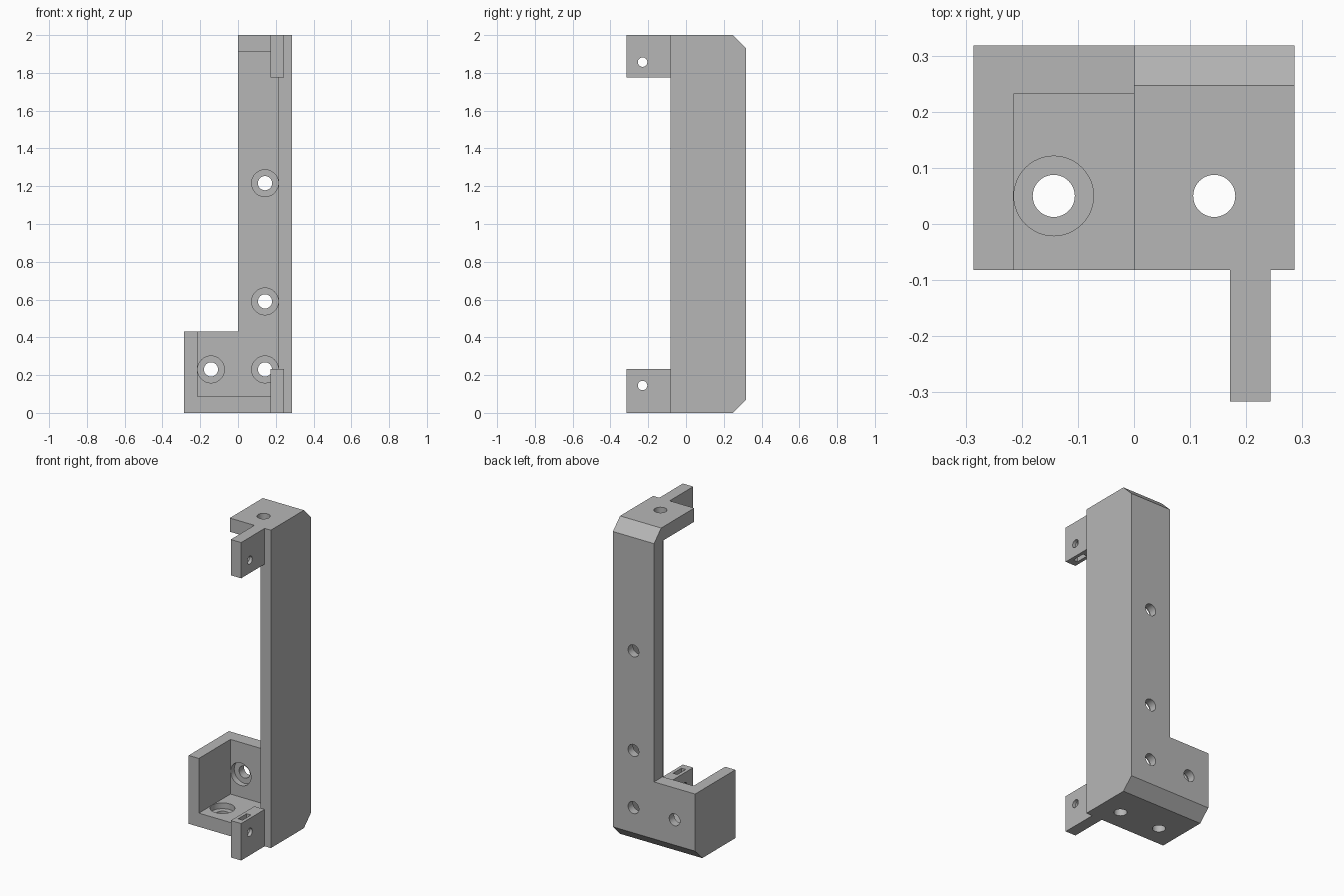
import bpy, math
from mathutils import Vector

cube = bpy.data.objects.get("Cube")
if cube:
    bpy.data.objects.remove(cube, do_unlink=True)

grey = bpy.data.materials.new("matte grey")
grey.use_nodes = True
GREY = (0.47, 0.47, 0.47, 1)
grey.diffuse_color = GREY
grey.node_tree.nodes["Principled BSDF"].inputs["Base Color"].default_value = GREY

HALF, FRONT, BACK, WALL, PLATE, CHAMFER = 0.286, -0.082, 0.318, 0.071, 0.086, 0.071
HOLE_X, HOLE_Y, TAB_X = 0.143, 0.05, 0.207


def add_mesh(name, verts, faces):
    mesh = bpy.data.meshes.new(name)
    mesh.from_pydata(verts, [], faces)
    mesh.materials.append(grey)
    obj = bpy.data.objects.new(name, mesh)
    bpy.context.collection.objects.link(obj)
    return obj


def prism(name, profile, x0, x1):
    """Extrude a (y, z) outline, counter-clockwise, along x."""
    n = len(profile)
    verts = [(x, y, z) for x in (x0, x1) for y, z in profile]
    faces = [tuple(reversed(range(n))), tuple(range(n, 2 * n))]
    faces += [(i, (i + 1) % n, (i + 1) % n + n, i + n) for i in range(n)]
    return add_mesh(name, verts, faces)


def box(name, x, y, z):
    return prism(name, [(y[0], z[0]), (y[1], z[0]), (y[1], z[1]), (y[0], z[1])], *x)


def rod(name, start, end, radius):
    a, b = Vector(start), Vector(end)
    bpy.ops.mesh.primitive_cylinder_add(vertices=48, radius=radius, depth=(b - a).length,
                                        location=(a + b) / 2,
                                        rotation=(b - a).to_track_quat('Z', 'Y').to_euler())
    obj = bpy.context.object
    obj.name = name
    obj.data.materials.append(grey)
    return obj


def combine(target, tool, operation='DIFFERENCE'):
    mod = target.modifiers.new("join" if operation == 'UNION' else "cut", 'BOOLEAN')
    mod.operation, mod.object, mod.solver = operation, tool, 'EXACT'
    bpy.context.view_layer.objects.active = target
    bpy.ops.object.modifier_apply(modifier=mod.name)
    bpy.data.objects.remove(tool, do_unlink=True)


def screw_hole(inner, outward):
    """Through hole with a counterbore on the inner face of a plate."""
    p, d = Vector(inner), Vector(outward)
    combine(bracket, rod("hole", p - d * 0.03, p + d * 0.12, 0.0375))
    combine(bracket, rod("counterbore", p - d * 0.03, p + d * 0.036, 0.071))


# Chamfered block hollowed into an open frame
bracket = prism("mounting_bracket", [
    (FRONT, 0), (BACK - CHAMFER, 0), (BACK, CHAMFER),
    (BACK, 2 - CHAMFER), (BACK - CHAMFER, 2), (FRONT, 2)], -HALF, HALF)
combine(bracket, box("upper_side_cut", (-0.4, 0), (-0.5, 0.5), (0.43, 2.2)))
combine(bracket, box("cavity", (WALL - HALF, HALF - WALL), (-0.5, BACK - PLATE),
                     (PLATE, 2 - PLATE)))

# Front tabs, each with a pin hole and a nut slot opening inward
for z0, z1, pin_z, slot in ((0, 0.232, 0.145, (0.1, 0.3)),
                            (1.775, 2, 1.857, (1.7, 1.902))):
    tab = box("tab", (TAB_X - 0.036, TAB_X + 0.036), (-0.316, FRONT), (z0, z1))
    combine(tab, rod("pin_hole", (0.1, -0.23, pin_z), (0.3, -0.23, pin_z), 0.025))
    combine(tab, box("nut_slot", (TAB_X - 0.015, TAB_X + 0.015), (-0.272, -0.188), slot))
    combine(bracket, tab, 'UNION')

# Screw holes in the back wall, floor and top plate
for x, z in ((HOLE_X, 0.23), (HOLE_X, 0.59), (HOLE_X, 1.216), (-HOLE_X, 0.23)):
    screw_hole((x, BACK - PLATE, z), (0, 1, 0))
for x in (-HOLE_X, HOLE_X):
    screw_hole((x, HOLE_Y, PLATE), (0, 0, -1))
screw_hole((HOLE_X, HOLE_Y, 2 - PLATE), (0, 0, 1))

# Smooth bores, crisp edges
bpy.ops.object.select_all(action='DESELECT')
bracket.select_set(True)
bpy.context.view_layer.objects.active = bracket
bpy.ops.object.shade_smooth_by_angle(angle=math.radians(30))
